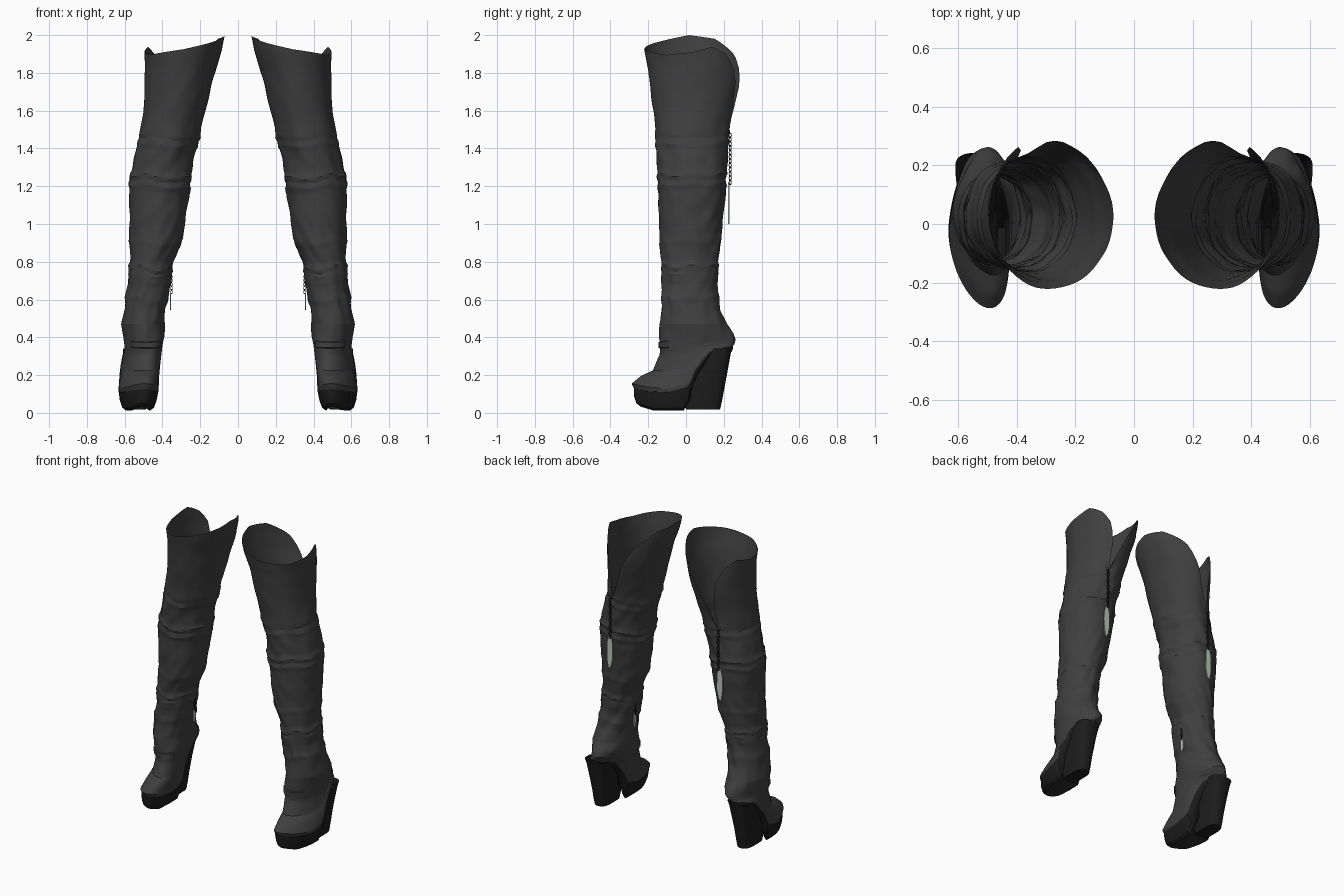
import bpy, bmesh, math
from mathutils import Vector, noise

if "Cube" in bpy.data.objects:
    bpy.data.objects.remove(bpy.data.objects["Cube"])


def material(name, rgb):
    m = bpy.data.materials.new(name)
    m.diffuse_color = (*rgb, 1)
    m.use_nodes = True
    m.node_tree.nodes["Principled BSDF"].inputs["Base Color"].default_value = m.diffuse_color
    return m


LEATHER = material("charcoal leather", (0.05, 0.05, 0.05))
BLACK = material("black sole", (0.012, 0.012, 0.012))
PALE = material("pale silver", (0.5, 0.56, 0.5))


def lerp_table(rows, t):
    """Linear interpolation of rows sorted by their first value."""
    if t <= rows[0][0]:
        return rows[0][1:]
    for a, b in zip(rows, rows[1:]):
        if t <= b[0]:
            f = (t - a[0]) / (b[0] - a[0])
            return [p + (q - p) * f for p, q in zip(a[1:], b[1:])]
    return rows[-1][1:]


def finish(name, bm, mat, angle=25):
    """Turn a bmesh into an object mirrored to the other boot."""
    bmesh.ops.remove_doubles(bm, verts=bm.verts, dist=0.0003)
    bmesh.ops.recalc_face_normals(bm, faces=bm.faces)
    me = bpy.data.meshes.new(name)
    bm.to_mesh(me)
    bm.free()
    me.materials.append(mat)
    ob = bpy.data.objects.new(name, me)
    bpy.context.collection.objects.link(ob)
    bpy.ops.object.select_all(action='DESELECT')
    bpy.context.view_layer.objects.active = ob
    ob.select_set(True)
    bpy.ops.object.shade_smooth_by_angle(angle=math.radians(angle))
    mod = ob.modifiers.new("other boot", 'MIRROR')
    mod.use_mirror_merge = False
    return ob


def loft(bm, rings, cap_end=False):
    grid = [[bm.verts.new(p) for p in r] for r in rings]
    for a, b in zip(grid, grid[1:]):
        for i in range(len(a) - 1):
            bm.faces.new((a[i], a[i + 1], b[i + 1], b[i]))
    if cap_end:
        bm.faces.new(grid[-1][:-1])


# leg sections: z, front y, back y, inner x, outer x
LEG = [(0.47, -.14, .215, .39, .615), (0.55, -.13, .18, .382, .602), (0.65, -.125, .165, .365, .588),
       (0.74, -.125, .165, .355, .575), (0.80, -.13, .17, .345, .57), (0.92, -.138, .185, .295, .572),
       (1.13, -.145, .205, .262, .575), (1.24, -.15, .212, .25, .572), (1.34, -.152, .22, .235, .55),
       (1.42, -.16, .221, .218, .532), (1.47, -.16, .222, .206, .522), (1.60, -.172, .25, .172, .5),
       (1.74, -.192, .285, .138, .493), (1.82, -.202, .295, .115, .493), (1.92, -.222, .285, .085, .496),
       (2.0, -.23, .262, .07, .496)]
# rim height by degrees around, starting at the back slit
RIM = [(0, 1.49), (8, 1.68), (18, 1.81), (30, 1.89), (50, 1.94), (77, 1.91), (110, 1.895),
       (167, 1.925), (215, 1.965), (257, 2.0), (290, 1.98), (320, 1.89), (340, 1.73), (360, 1.49)]
# underside line of the upper: y, z
SOLE = [(-.29, .13), (-.20, .115), (-.09, .11), (.01, .135), (.055, .23), (.125, .32), (.26, .355)]
# foot sections: step, front y, front z, back y, back z, inner x, outer x, blend to the underside line
FOOT = [(0, -.14, .47, .215, .47, .39, .615, 0), (1, -.142, .38, .25, .42, .39, .605, 0),
        (2, -.14, .31, .262, .39, .40, .60, .3), (3, -.175, .225, .258, .372, .412, .61, .65),
        (4, -.24, .195, .255, .362, .418, .622, .88), (5, -.287, .155, .25, .356, .42, .632, 1),
        (6, -.272, .125, .245, .35, .425, .63, 1)]
FOLDS = [(0.70, .006), (0.73, .009), (0.765, .01), (1.2, .007), (1.25, .009), (1.47, .007),
         (0.9, .004), (0.6, .005), (1.42, .006)]
N, SLIT, SLIT_Z = 56, 77, 1.47


def wrinkle(c, s, z):
    """Wandering horizontal folds plus uneven creasing."""
    zz = z + .03 * noise.noise(Vector((c * 1.3, s * 1.3, 7))) - .012 * c
    fold = sum(a * math.exp(-((zz - z0) / .014) ** 2) for z0, a in FOLDS)
    return fold + noise.noise(Vector((c * 2.2, s * 2.2, z * 10 + 2 * c))) * (.01 if z < 1.5 else .005)


def leg_point(z, deg, off=0):
    fy, by, xi, xo = lerp_table(LEG, z)
    a = math.radians(SLIT - deg)
    c, s = math.cos(a), math.sin(a)
    o = wrinkle(c, s, z) + off
    return Vector(((xi + xo) / 2 + ((xo - xi) / 2 + o) * c, (fy + by) / 2 + ((by - fy) / 2 + o) * s, z))


def sole_z(y):
    return lerp_table(SOLE, y)[0]


def foot_point(t, deg, off=0, bumps=1):
    fy, fz, by, bz, xi, xo, w = lerp_table(FOOT, t)
    a = math.radians(SLIT - deg)
    c, s = math.cos(a), math.sin(a)
    k = min(1, t / 3)
    lin = fz + (bz - fz) * (s + 1) / 2
    o = off + bumps * wrinkle(c, s, lin) * (1 - .75 * k)
    y = (fy + by) / 2 + ((by - fy) / 2 + o) * s
    # narrower heel and a toe that leans inward
    x = (xi + xo) / 2 + ((xo - xi) / 2 + o) * c * (1 - .2 * k * max(s, 0)) - .035 * k * max(-s, 0) ** 2
    floor = sole_z(y) - (sole_z(fy) - fz) * (1 - s) / 2 - (sole_z(by) - bz) * (1 + s) / 2
    return Vector((x, y, lin + w * (floor - lin)))


degs = [360 * i / N for i in range(N + 1)]

# boot shaft with an open slit at the back of the thigh
bm = bmesh.new()
rings = [[leg_point(SLIT_Z + (lerp_table(RIM, d)[0] - SLIT_Z) * k / 14, d) for d in degs] for k in range(14, 0, -1)]
rings += [[leg_point(SLIT_Z - (SLIT_Z - .47) * k / 64, d) for d in degs] for k in range(65)]
loft(bm, rings)
finish("boot_shaft", bm, LEATHER)

# foot upper
bm = bmesh.new()
loft(bm, [[foot_point(k / 4, d) for d in degs] for k in range(25)])
finish("foot_upper", bm, LEATHER)

# platform sole that thins out under the arch
bm = bmesh.new()


def sole_ring(off, depth):
    ring = []
    for d in degs:
        p = foot_point(6, d, off, 0)
        top = p.z
        arch = max(.012, top - .035)
        f = min(1, max(0, (p.y + .01) / .05))
        base = .012 + max(0, -p.y - .17) * .3
        base += (arch - base) * f
        p.z = top + (base - top) * depth
        p.x += (.542 - p.x) * .13 * depth
        ring.append(p)
    return ring


loft(bm, [sole_ring(-.01, -.03), sole_ring(.004, 0), sole_ring(.002, .5), sole_ring(-.008, .85), sole_ring(-.03, 1)], True)
finish("platform_sole", bm, BLACK)

# tall wedge heel: rounded at the back, narrow, merging into the arch
HEEL = [(.34, .15, .243, .075), (.315, .115, .237, .072), (.22, .05, .22, .064), (.13, -.005, .203, .058),
        (.06, -.01, .19, .053), (.018, .0, .18, .048)]
bm = bmesh.new()
rings = []
for z, yf, yb, hw in HEEL:
    ring = []
    for i in range(25):
        a = math.tau * i / 24
        c, s = math.cos(a), math.sin(a)
        e = .75 if s > 0 else .35
        ring.append(Vector((.535 + hw * math.copysign(abs(c) ** e, c),
                            (yf + yb) / 2 + (yb - yf) / 2 * math.copysign(abs(s) ** e, s), z)))
    rings.append(ring)
loft(bm, rings, True)
finish("wedge_heel", bm, BLACK)

# strap across the front of the ankle
bm = bmesh.new()
loft(bm, [[foot_point(t, d, o) for d in range(125, 212, 6)]
          for t, o in ((1.05, 0), (1.1, .007), (1.5, .007), (1.55, 0))])
finish("ankle_strap", bm, LEATHER)


def chain(name, x, y, z_top, z_end, r):
    """Hanging links, each turned against the next."""
    bm = bmesh.new()
    count = max(2, round((z_top - z_end) / (r * 1.7)))
    for k in range(count):
        zc = z_top + (z_end - z_top) * k / (count - 1)
        ang = math.radians(45 + 90 * (k % 2))
        rings = []
        for i in range(9):
            a = math.tau * i / 8
            rings.append([])
            for j in range(5):
                b = math.tau * j / 4
                h = (r + r * .28 * math.cos(b)) * math.cos(a) * .7
                n = r * .28 * math.sin(b)
                v = (r + r * .28 * math.cos(b)) * math.sin(a)
                rings[-1].append((x + h * math.cos(ang) - n * math.sin(ang),
                                  y + h * math.sin(ang) + n * math.cos(ang), zc + v))
        loft(bm, rings)
    finish(name, bm, BLACK)


def tag(name, centre, half_w, half_h, sideways):
    """Thin leaf-shaped pendant."""
    bm = bmesh.new()
    outline = [(-.5, 1), (.4, .95), (.9, .6), (1, .1), (.9, -.5), (.4, -1), (-.4, -.85), (-1, -.3), (-.9, .6)]
    u = Vector((0, 1, 0)) if sideways else Vector((1, 0, 0))
    n = Vector((-1, 0, 0)) if sideways else Vector((0, 1, 0))
    vs = [bm.verts.new(Vector(centre) + u * a * half_w + Vector((0, 0, b * half_h))) for a, b in outline]
    f = bm.faces.new(vs)
    new = bmesh.ops.extrude_face_region(bm, geom=[f])["geom"]
    bmesh.ops.translate(bm, vec=n * .006, verts=[v for v in new if isinstance(v, bmesh.types.BMVert)])
    finish(name, bm, PALE)


# thigh zip pull and ankle zip pull
chain("thigh_chain", .405, .234, 1.47, 1.22, .012)
tag("thigh_tag", (.412, .223, 1.11), .022, .11, False)
chain("ankle_chain", .352, .04, .70, .64, .009)
tag("ankle_tag", (.36, .04, .59), .014, .045, True)
